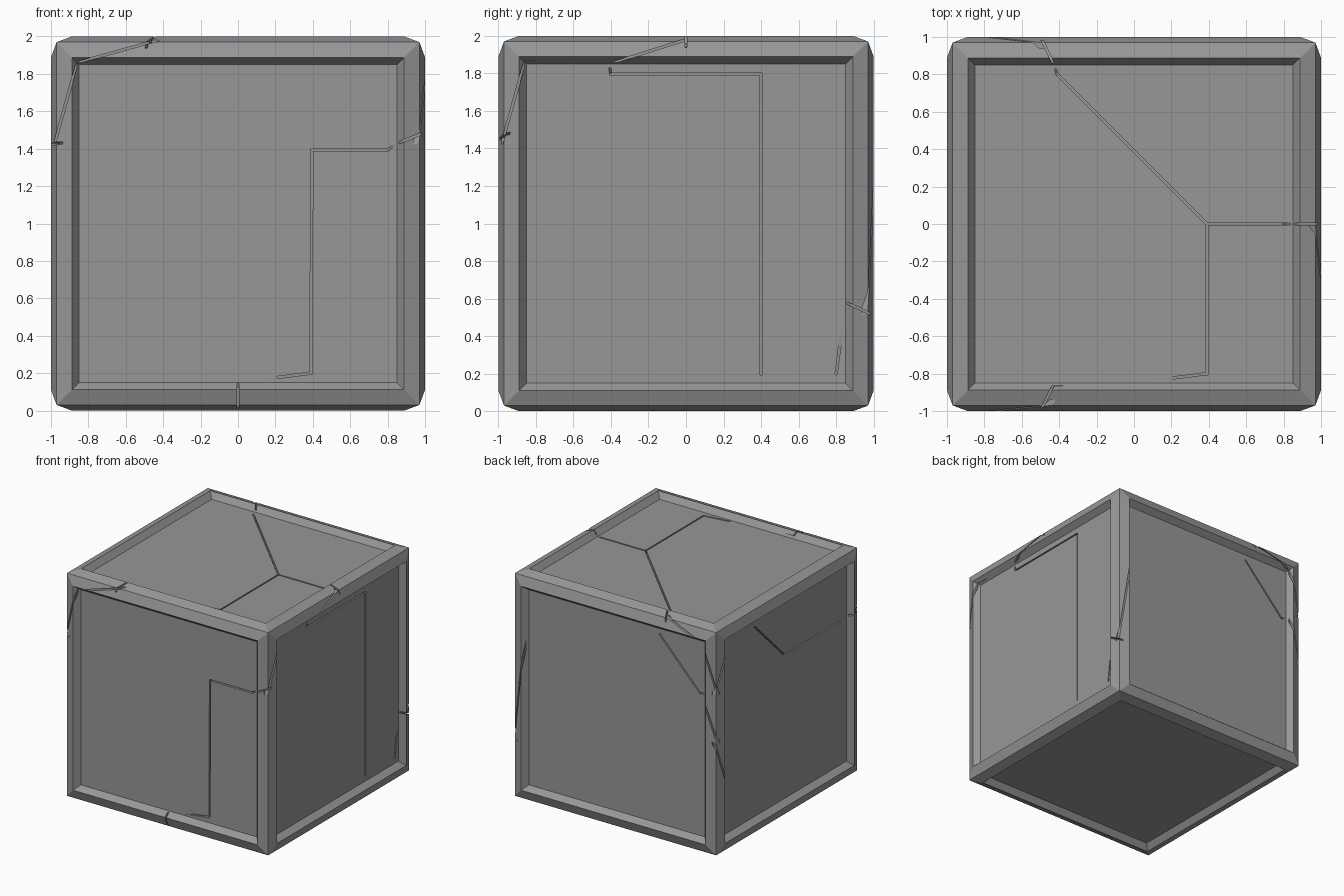
import bpy, bmesh
from mathutils import Vector

if "Cube" in bpy.data.objects:
    bpy.data.objects.remove(bpy.data.objects["Cube"])

EDGE, RIM, PANEL = 0.97, 0.855, 0.80      # half sizes of the loops on each side
RIM_H, PANEL_H = 1.0, 0.95                # how far out the rim and the panel lie


def make_material(name, value):
    mat = bpy.data.materials.new(name)
    mat.use_nodes = True
    colour = (value, value, value, 1)
    mat.diffuse_color = colour
    mat.node_tree.nodes["Principled BSDF"].inputs["Base Color"].default_value = colour
    return mat


def make_object(name, bm):
    bmesh.ops.recalc_face_normals(bm, faces=bm.faces)
    mesh = bpy.data.meshes.new(name)
    bm.to_mesh(mesh)
    bm.free()
    obj = bpy.data.objects.new(name, mesh)
    bpy.context.collection.objects.link(obj)
    obj.location.z = 1
    return obj


# Framed block: every side gets a raised bevelled rim and a sunken panel
bm = bmesh.new()
bmesh.ops.create_cube(bm, size=2 * EDGE)
sides = bm.faces[:]
bmesh.ops.inset_individual(bm, faces=sides, thickness=EDGE - RIM, depth=RIM_H - EDGE)
bmesh.ops.inset_individual(bm, faces=sides, thickness=RIM - PANEL, depth=PANEL_H - RIM_H)
block = make_object("cracked_block", bm)
block.data.materials.append(make_material("stone grey", 0.31))


def surface(a, b):
    """Height of the framed surface at a point of one side."""
    m = max(abs(a), abs(b))
    if m <= PANEL:
        return PANEL_H
    if m <= RIM:
        return PANEL_H + (RIM_H - PANEL_H) * (m - PANEL) / (RIM - PANEL)
    return RIM_H + (EDGE - RIM_H) * (m - RIM) / (EDGE - RIM)


PLACE = {
    "front": lambda a, b, h: (a, -h, b),
    "back": lambda a, b, h: (a, h, b),
    "right": lambda a, b, h: (h, a, b),
    "left": lambda a, b, h: (-h, a, b),
    "top": lambda a, b, h: (a, b, h),
}

# Crack paths on each side, measured from the middle of the side
CRACKS = {
    "front": [
        [(-.98, .43), (-.86, .86), (-.43, .98)],
        [(0, -.98), (0, -.85), (.39, -.8), (.395, .395), (.8, .395), (.855, .43), (.98, .48)],
    ],
    "top": [
        [(-.49, -.98), (-.43, -.86), (0, -.85), (.39, -.8), (.39, 0), (.8, 0), (.855, 0), (.98, 0)],
        [(.39, 0), (-.41, .8), (-.43, .855), (-.49, .98)],
    ],
    "right": [
        [(-.98, .43), (-.86, .86), (-.41, .85), (0, .98)],
        [(-.41, .85), (-.4, .795), (.4, .795), (.4, -.8)],
        [(.8, -.8), (.85, -.42), (.98, -.48)],
    ],
    "back": [
        [(-.49, .98), (-.86, .86), (-.98, .43)],
        [(-.41, .8), (-.8, .39), (-.86, .4), (-.98, .01)],
        [(.98, -.48), (.86, .4)],
    ],
    "left": [
        [(.98, .43), (.86, .82)],
        [(.98, .01), (.86, -.43)],
        [(.41, .8), (0, .4), (-.8, .4), (-.855, .42), (-.98, .43)],
    ],
}


def add_crack(bm, place, path, width=0.012, depth=0.03):
    """One narrow wedge for each stretch of the path."""
    for start, end in zip(path, path[1:]):
        p, q = Vector(start), Vector(end)
        along = (q - p).normalized() * width / 2
        across = Vector((-along.y, along.x))
        p, q = p - along, q + along
        ring = [p - across, q - across, q + across, p + across]
        floors = [surface(*p), surface(*q), surface(*q), surface(*p)]
        low = [bm.verts.new(place(c.x, c.y, h - depth)) for c, h in zip(ring, floors)]
        high = [bm.verts.new(place(c.x, c.y, RIM_H + 0.1)) for c in ring]
        bm.faces.new(low)
        bm.faces.new(high)
        for i in range(4):
            j = (i + 1) % 4
            bm.faces.new((low[i], low[j], high[j], high[i]))


# Cut the cracks, one side at a time
for side, paths in CRACKS.items():
    bm = bmesh.new()
    for path in paths:
        add_crack(bm, PLACE[side], path)
    cutter = make_object(side + "_crack_cutter", bm)
    cutter.hide_render = True
    cutter.hide_viewport = True
    cutter.display_type = 'WIRE'
    cut = block.modifiers.new(side + " cracks", 'BOOLEAN')
    cut.operation = 'DIFFERENCE'
    cut.solver = 'EXACT'
    cut.use_self = True
    cut.object = cutter
